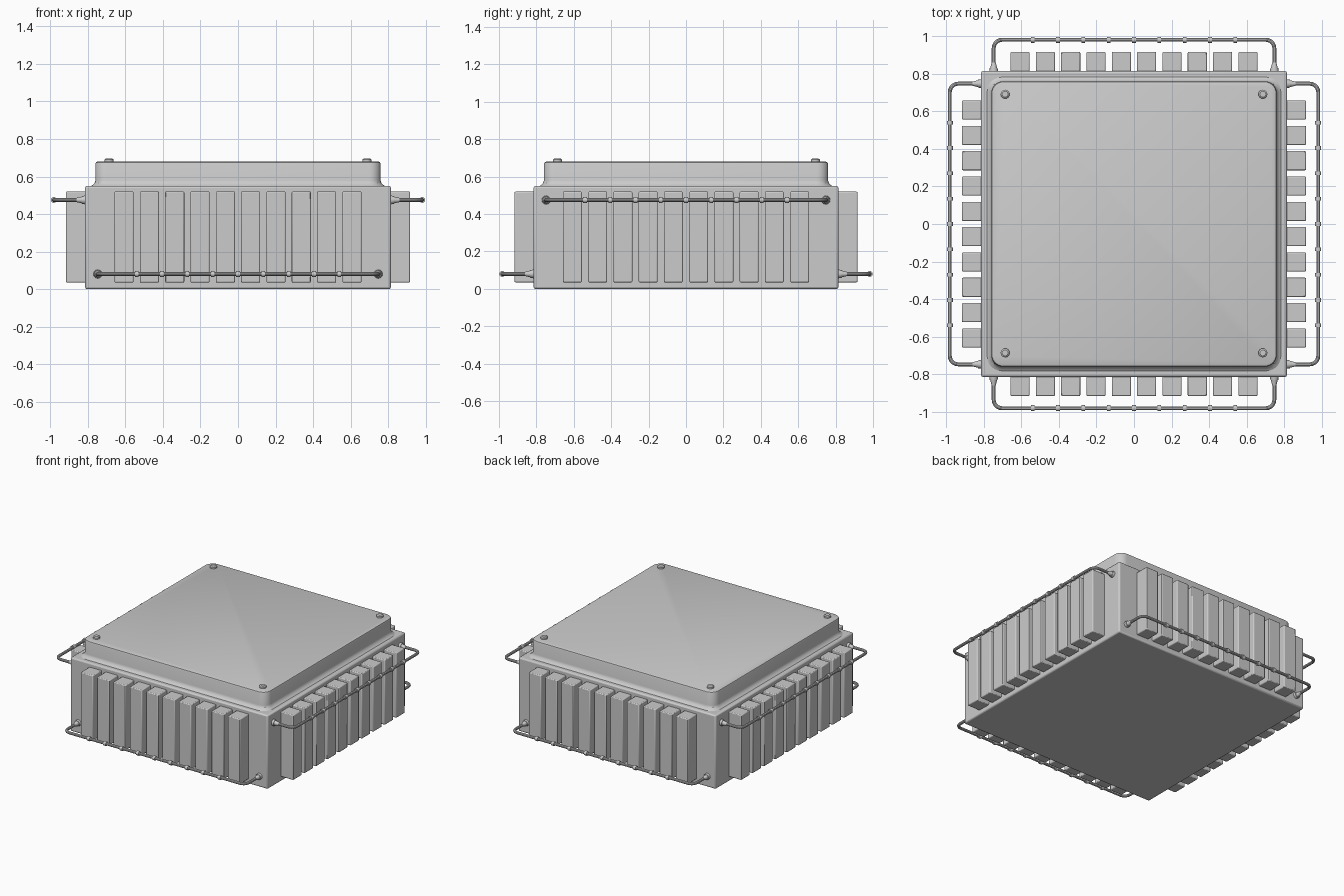
import bpy, bmesh, math
from mathutils import Matrix, Vector

if "Cube" in bpy.data.objects:
    bpy.data.objects.remove(bpy.data.objects["Cube"])


def finish(name, bm, bevel=0.0, segs=2):
    bmesh.ops.recalc_face_normals(bm, faces=bm.faces)
    me = bpy.data.meshes.new(name)
    bm.to_mesh(me)
    bm.free()
    ob = bpy.data.objects.new(name, me)
    bpy.context.collection.objects.link(ob)
    if bevel:
        m = ob.modifiers.new("bevel", 'BEVEL')
        m.width, m.segments = bevel, segs
    bpy.ops.object.select_all(action='DESELECT')
    ob.select_set(True)
    bpy.context.view_layer.objects.active = ob
    bpy.ops.object.shade_smooth_by_angle(angle=math.radians(35))
    return ob


def add_box(bm, lo, hi, rot=Matrix()):
    lo, hi = Vector(lo), Vector(hi)
    mat = rot @ Matrix.Translation((lo + hi) / 2) @ Matrix.Diagonal((*(hi - lo), 1))
    bmesh.ops.create_cube(bm, size=1, matrix=mat)


def add_cone(bm, pos, axis, r1, r2, depth, rot=Matrix(), n=12):
    # cone/cylinder starting at pos and running along axis
    axis = Vector(axis)
    q = axis.to_track_quat('Z', 'Y').to_matrix().to_4x4()
    mat = rot @ Matrix.Translation(Vector(pos) + axis * depth / 2) @ q
    bmesh.ops.create_cone(bm, cap_ends=True, segments=n, radius1=r1, radius2=r2,
                          depth=depth, matrix=mat)


def rounded_square(h, r, n=6):
    pts = []
    for c in range(4):
        a0 = c * math.pi / 2
        cx = (h - r) * (1 if c in (0, 3) else -1)
        cy = (h - r) * (1 if c in (0, 1) else -1)
        for i in range(n + 1):
            a = a0 + i / n * math.pi / 2
            pts.append((cx + r * math.cos(a), cy + r * math.sin(a)))
    return pts


# main housing
bm = bmesh.new()
add_box(bm, (-0.815, -0.815, 0), (0.815, 0.815, 0.55))
finish("housing", bm, 0.01)

# raised lid with flared foot and rounded corners
bm = bmesh.new()
rings = []
for h, z, r in [(0.79, 0.545, 0.08), (0.775, 0.555, 0.07), (0.764, 0.566, 0.065),
                (0.76, 0.58, 0.06), (0.76, 0.668, 0.06), (0.757, 0.676, 0.06),
                (0.748, 0.68, 0.06)]:
    rings.append([bm.verts.new((x, y, z)) for x, y in rounded_square(h, r)])
for a, b in zip(rings, rings[1:]):
    for i in range(len(a)):
        j = (i + 1) % len(a)
        bm.faces.new((a[i], a[j], b[j], b[i]))
bm.faces.new(rings[-1])
bm.faces.new(rings[0][::-1])
finish("lid", bm)

# lid bolts
bm = bmesh.new()
for x in (-0.687, 0.687):
    for y in (-0.687, 0.692):
        add_cone(bm, (x, y, 0.675), (0, 0, 1), 0.024, 0.024, 0.016, n=16)
        add_cone(bm, (x, y, 0.691), (0, 0, 1), 0.024, 0.016, 0.006, n=16)
finish("lid_bolts", bm)

# four sides: fins and guard rail, front/back rails low, left/right rails high
sides = {"front": (0, 0.08), "right": (90, 0.475), "back": (180, 0.08), "left": (270, 0.475)}
STEP, OUT, RX, BEND = 0.135, 0.982, 0.748, 0.045
for side, (deg, z) in sides.items():
    rot = Matrix.Rotation(math.radians(deg), 4, 'Z')

    bm = bmesh.new()
    for i in range(10):
        x = (i - 4.5) * STEP
        add_box(bm, (x - 0.051, -0.917, 0.035), (x + 0.051, -0.80, 0.52), rot)
    finish(side + "_fins", bm, 0.006)

    # mounting flanges and collars on the rail
    bm = bmesh.new()
    for x in (-RX, RX):
        add_cone(bm, (x, -0.81, z), (0, -1, 0), 0.024, 0.021, 0.022, rot)
        add_cone(bm, (x, -0.832, z), (0, -1, 0), 0.018, 0.011, 0.03, rot)
    for i in range(9):
        x = (i - 4) * STEP
        add_cone(bm, (x - 0.01, -OUT, z), (1, 0, 0), 0.016, 0.016, 0.02, rot)
    finish(side + "_rail_fittings", bm)

    # bent rail, swept as rings along the path
    half = [(RX, -0.82)]
    for i in range(7):
        a = i / 6 * math.pi / 2
        half.append((RX - BEND + BEND * math.cos(a), -OUT + BEND - BEND * math.sin(a)))
    path = [Vector((x, y, z)) for x, y in half]
    path += [Vector((-p.x, p.y, z)) for p in reversed(path)]
    bm = bmesh.new()
    loops = []
    for i, p in enumerate(path):
        t = (path[min(i + 1, len(path) - 1)] - path[max(i - 1, 0)]).normalized()
        nrm = t.cross(Vector((0, 0, 1)))
        loop = []
        for k in range(10):
            a = k * math.tau / 10
            q = p + 0.0105 * (nrm * math.cos(a) + Vector((0, 0, math.sin(a))))
            loop.append(bm.verts.new(rot @ q))
        loops.append(loop)
    for a, b in zip(loops, loops[1:]):
        for k in range(10):
            j = (k + 1) % 10
            bm.faces.new((a[k], a[j], b[j], b[k]))
    bm.faces.new(loops[0])
    bm.faces.new(loops[-1])
    finish(side + "_rail", bm)
